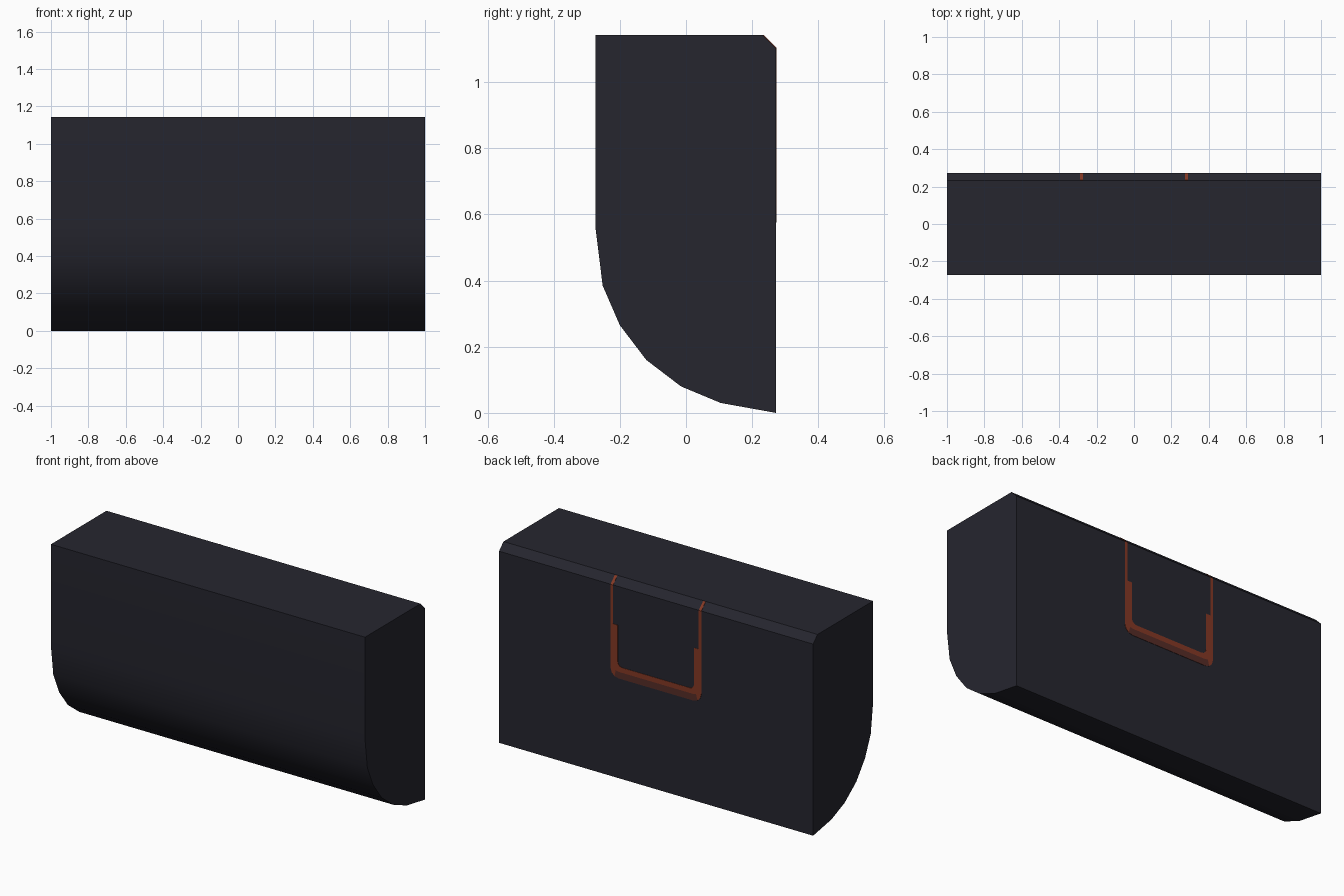
import bpy, bmesh, math

if "Cube" in bpy.data.objects:
    bpy.data.objects.remove(bpy.data.objects["Cube"])

BACK = 0.272      # back plane of the body
TOP = 1.143
CH = 0.04         # chamfer along the top back edge


def material(name, color):
    m = bpy.data.materials.new(name)
    m.diffuse_color = (*color, 1)
    m.use_nodes = True
    m.node_tree.nodes["Principled BSDF"].inputs["Base Color"].default_value = m.diffuse_color
    return m


dark = material("charcoal", (0.019, 0.019, 0.028))
rust = material("rust_orange", (0.23, 0.04, 0.018))
brown = material("dark_rust", (0.095, 0.026, 0.02))


def make_object(name, bm, mats):
    me = bpy.data.meshes.new(name)
    bm.to_mesh(me)
    bm.free()
    ob = bpy.data.objects.new(name, me)
    bpy.context.collection.objects.link(ob)
    for m in mats:
        me.materials.append(m)
    return ob


# Body: side profile (y, z) extruded across the width
profile = [(-0.273, TOP), (BACK - CH, TOP), (BACK, TOP - CH), (BACK, 0),
           (0.105, 0.03), (-0.015, 0.08), (-0.12, 0.16), (-0.2, 0.265),
           (-0.252, 0.385), (-0.273, 0.555)]
bm = bmesh.new()
face = bm.faces.new([bm.verts.new((-1, y, z)) for y, z in profile])
ext = bmesh.ops.extrude_face_region(bm, geom=[face])
bmesh.ops.translate(bm, vec=(2, 0, 0),
                    verts=[v for v in ext["geom"] if isinstance(v, bmesh.types.BMVert)])
bmesh.ops.recalc_face_normals(bm, faces=bm.faces)
body = make_object("body", bm, [dark])
bpy.context.view_layer.objects.active = body
body.select_set(True)
bpy.ops.object.shade_smooth_by_angle(angle=math.radians(30))


def u_outline(hw, bottom, corner, tops):
    """Points (x, z) of a rounded U, from the right arm to the left arm."""
    half = [(hw, t) for t in tops]
    for i in range(4):
        a = math.radians(30 * i)
        half.append((hw - corner * (1 - math.cos(a)),
                     bottom + corner * (1 - math.sin(a))))
    return half + [(-x, z) for x, z in reversed(half)]


def u_band(name, outer, inner, tops, lower_z):
    """Thin U-shaped plate on the back; it follows the chamfer at the top."""
    bm = bmesh.new()
    rows = []
    for hw, bottom, corner in (outer, inner):
        rows.append([bm.verts.new((x, BACK + 0.002 - max(0, z - (TOP - CH)), z))
                     for x, z in u_outline(hw, bottom, corner, tops)])
    for i in range(len(rows[0]) - 1):
        f = bm.faces.new((rows[0][i], rows[0][i + 1], rows[1][i + 1], rows[1][i]))
        f.normal_update()
        if f.normal.y < 0:
            f.normal_flip()
        # the low crossbar is darker
        f.material_index = 1 if f.calc_center_median().z < lower_z else 0
    ob = make_object(name, bm, [rust, brown])
    mod = ob.modifiers.new("thickness", "SOLIDIFY")
    mod.thickness = 0.004
    mod.offset = -1
    return ob


# Narrow outer line running up over the chamfer, and wider inner band
u_band("outer_groove_line", (0.289, 0.575, 0.05), (0.273, 0.613, 0.035),
       [TOP, TOP - CH], 0.60)
u_band("inner_groove_band", (0.273, 0.613, 0.035), (0.244, 0.642, 0.03),
       [0.88], 0.0)
